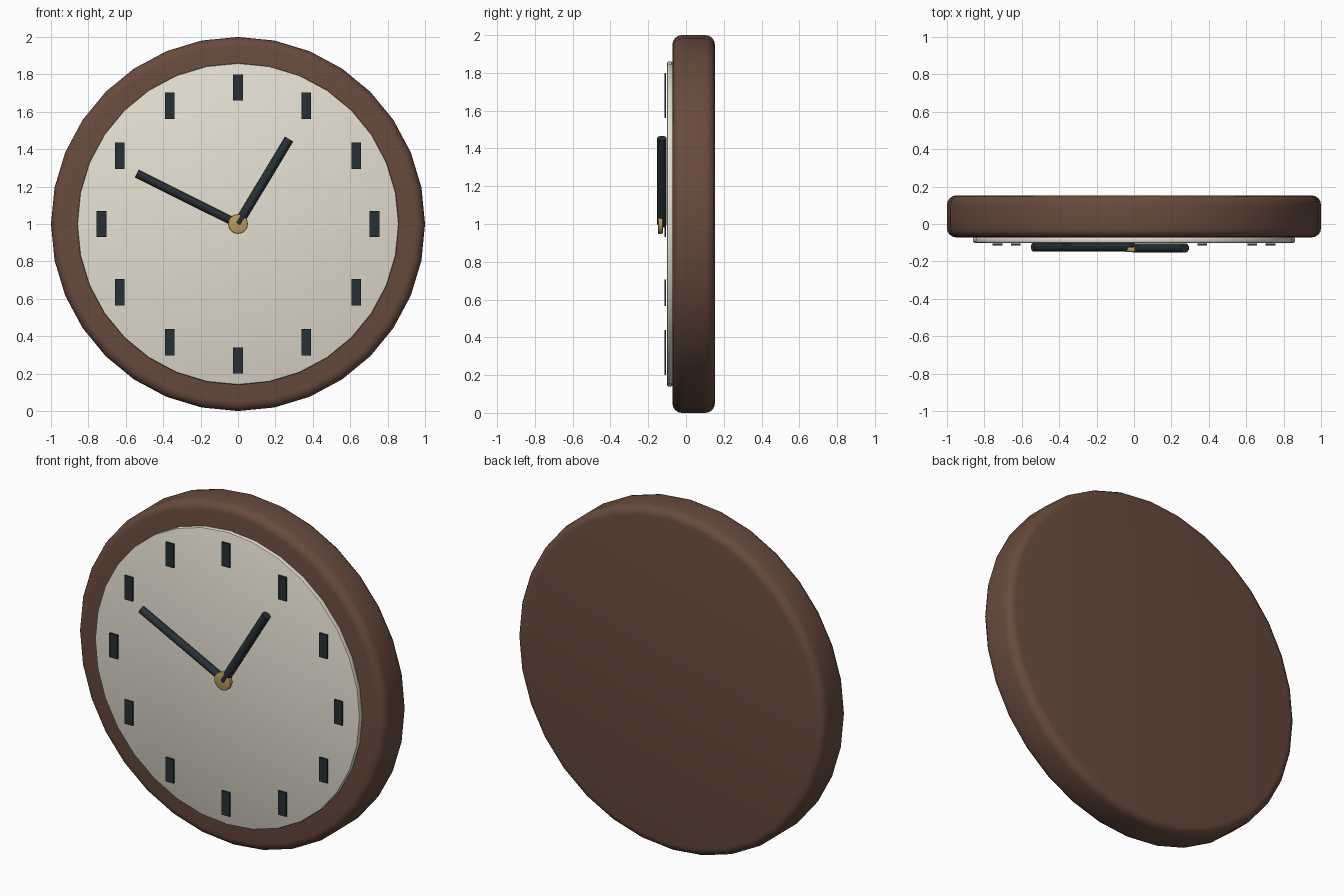
import bpy
import math
from mathutils import Vector

if "Cube" in bpy.data.objects:
    bpy.data.objects.remove(bpy.data.objects["Cube"])


def material(name, color):
    m = bpy.data.materials.new(name)
    m.diffuse_color = (*color, 1)
    m.use_nodes = True
    m.node_tree.nodes["Principled BSDF"].inputs["Base Color"].default_value = m.diffuse_color
    return m


WOOD = material("wood", (0.14, 0.07, 0.047))
IVORY = material("ivory", (0.78, 0.74, 0.64))
DARK = material("dark", (0.02, 0.03, 0.033))
BRASS = material("brass", (0.5, 0.33, 0.12))


def rod(name, p0, p1, radius, sides, mat, bevel=0.0, segments=3):
    """Cylinder between two points, with optional rounded rims."""
    a, b = Vector(p0), Vector(p1)
    d = b - a
    bpy.ops.mesh.primitive_cylinder_add(vertices=sides, radius=radius, depth=d.length)
    ob = bpy.context.object
    ob.name = name
    ob.rotation_euler = d.to_track_quat('Z', 'Y').to_euler()
    ob.location = (a + b) / 2
    ob.data.materials.append(mat)
    if bevel:
        mod = ob.modifiers.new("rim", 'BEVEL')
        mod.width = bevel
        mod.segments = segments
        mod.limit_method = 'ANGLE'
        mod.angle_limit = math.radians(50)
        bpy.ops.object.modifier_apply(modifier="rim")
    bpy.ops.object.shade_smooth_by_angle(angle=math.radians(40))
    return ob


# wooden case and dial
rod("case", (0, 0.153, 1), (0, -0.072, 1), 1.0, 32, WOOD, 0.05, 4)
rod("dial", (0, -0.07, 1), (0, -0.101, 1), 0.86, 32, IVORY, 0.008, 2)

# hour markers, all upright
for i in range(12):
    t = i * math.pi / 6
    bpy.ops.mesh.primitive_cube_add(
        size=1, location=(0.73 * math.sin(t), -0.11, 1 + 0.73 * math.cos(t)))
    mark = bpy.context.object
    mark.name = f"hour_marker_{i + 1}"
    mark.scale = (0.052, 0.01, 0.14)
    mark.data.materials.append(DARK)

# hands
rod("hour_hand", (0, -0.128, 1), (0.273, -0.128, 1.454), 0.025, 16, DARK)
rod("minute_hand", (0, -0.124, 1), (-0.541, -0.124, 1.27), 0.022, 16, DARK)

# centre hub
rod("hub", (0, -0.122, 1), (0, -0.149, 1), 0.053, 24, BRASS, 0.008, 2)
